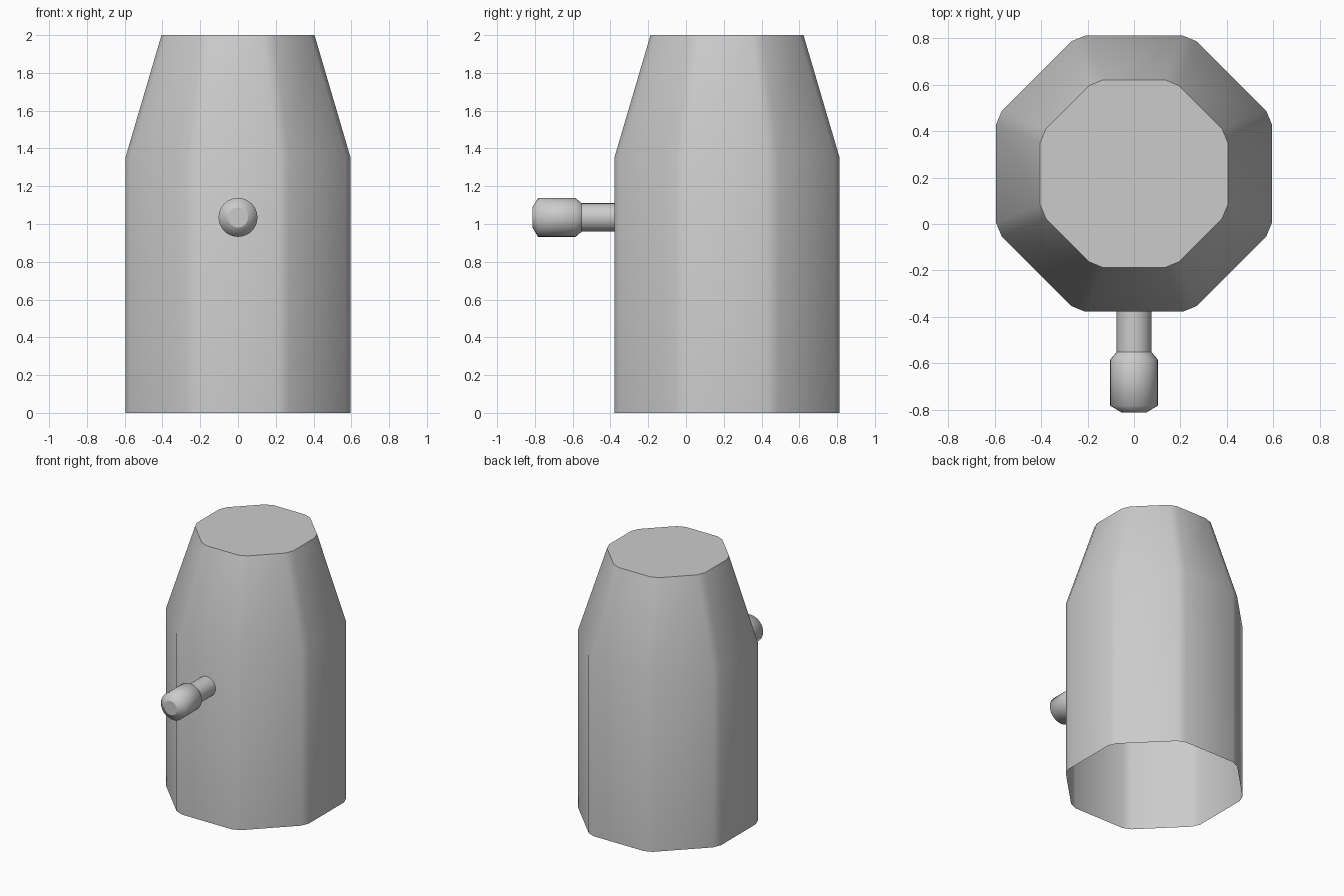
import bpy, bmesh
from math import pi, sin, cos, tan
from mathutils import Vector

if "Cube" in bpy.data.objects:
    bpy.data.objects.remove(bpy.data.objects["Cube"])


def loft(name, rings, cap_end=False):
    """Skin equal-length point rings; optional flat cap on the last ring."""
    bm = bmesh.new()
    loops = [[bm.verts.new(p) for p in ring] for ring in rings]
    n = len(loops[0])
    for a, b in zip(loops, loops[1:]):
        for i in range(n):
            j = (i + 1) % n
            bm.faces.new((a[i], a[j], b[j], b[i])).smooth = True
    if cap_end:
        bm.faces.new(loops[-1]).smooth = False
    mesh = bpy.data.meshes.new(name)
    bm.to_mesh(mesh)
    bm.free()
    obj = bpy.data.objects.new(name, mesh)
    bpy.context.collection.objects.link(obj)
    return obj


def octagon(apothem, z, bevel=0.035, cy=0.217):
    """Octagon with flat sides on the axes and small chamfered corners."""
    half = apothem * tan(pi / 8)
    pts = []
    for k in range(8):
        a = k * pi / 4
        normal = Vector((cos(a), sin(a), 0))
        side = Vector((-sin(a), cos(a), 0))
        for s in (-1, 1):
            pts.append(normal * apothem + side * s * (half - bevel) + Vector((0, cy, z)))
    return pts


def circle(radius, y, z=1.035, n=32):
    """Ring around the y axis, ordered for a sweep towards -y."""
    return [(radius * cos(2 * pi * i / n), y, z + radius * sin(2 * pi * i / n))
            for i in range(n)]


# Hollow octagonal body, tapered above, open underneath
loft("body", [octagon(0.595, 0), octagon(0.595, 1.355), octagon(0.405, 2.0)], cap_end=True)

# Thin stem sticking out of the front
loft("spout_stem", [circle(0.075, y) for y in (-0.36, -0.555)])

# Thicker rounded tip of the spout
tip = [(0.075, -0.552), (0.103, -0.585), (0.103, -0.783), (0.053, -0.813)]
loft("spout_tip", [circle(r, y) for r, y in tip], cap_end=True)
